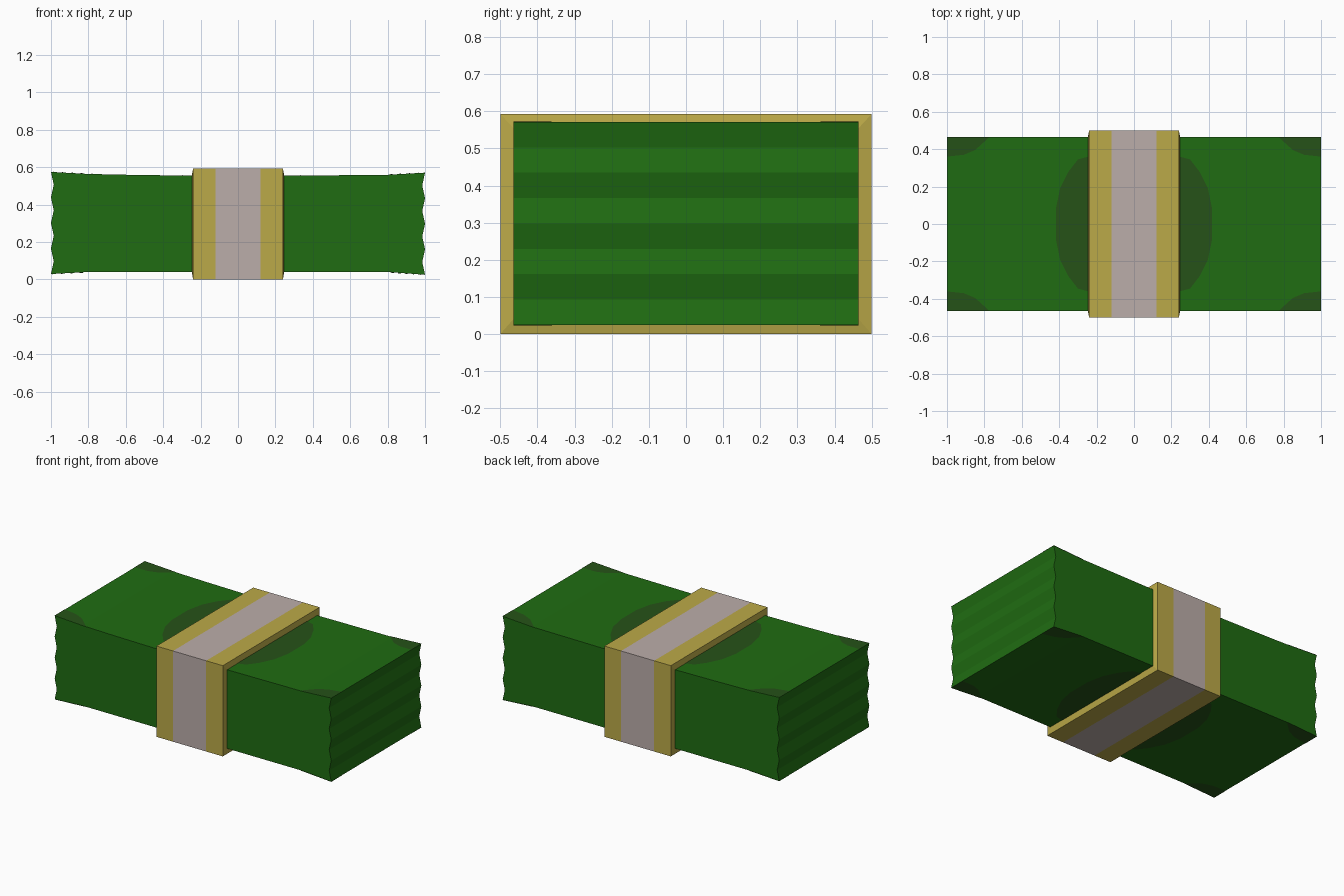
import bpy, bmesh, math

if "Cube" in bpy.data.objects:
    bpy.data.objects.remove(bpy.data.objects["Cube"])


def material(name, rgb):
    m = bpy.data.materials.new(name)
    m.diffuse_color = (*rgb, 1)
    m.use_nodes = True
    m.node_tree.nodes["Principled BSDF"].inputs["Base Color"].default_value = m.diffuse_color
    return m


GREEN = material("note green", (0.014, 0.15, 0.006))
DARK = material("print green", (0.019, 0.085, 0.009))
GOLD = material("band gold", (0.5, 0.4, 0.065))
PALE = material("band pale", (0.5, 0.42, 0.4))


def finish(bm, name, mats, fix_normals=True):
    if fix_normals:
        bmesh.ops.recalc_face_normals(bm, faces=bm.faces[:])
    me = bpy.data.meshes.new(name)
    bm.to_mesh(me)
    bm.free()
    for m in mats:
        me.materials.append(m)
    ob = bpy.data.objects.new(name, me)
    bpy.context.collection.objects.link(ob)
    return ob


# Upper and lower edge of the stack, flaring towards each end
TOP = [(-1, .575), (-.8, .564), (-.56, .559), (-.25, .555),
       (.25, .555), (.79, .559), (1, .571)]
BOTTOM = [(-1, .029), (-.8, .04), (.8, .04), (1, .025)]


def height(line, x):
    for (x0, z0), (x1, z1) in zip(line, line[1:]):
        if x <= x1:
            return z0 + (z1 - z0) * (x - x0) / (x1 - x0)
    return line[-1][1]


def ripple(side):
    """Zigzag points of one end, from bottom to top, without the corners."""
    z0, z1 = BOTTOM[side][1], TOP[side][1]
    sign = -1 if side == 0 else 1
    return [(sign * (0.985 if i % 2 else 1), z0 + (z1 - z0) * i / 8) for i in range(1, 8)]


# Stack of notes: side profile extruded along y
profile = BOTTOM + ripple(-1) + TOP[::-1] + ripple(0)[::-1]
bm = bmesh.new()
face = bm.faces.new([bm.verts.new((x, -.465, z)) for x, z in profile])
ext = bmesh.ops.extrude_face_region(bm, geom=[face], use_keep_orig=True)
moved = [v for v in ext["geom"] if isinstance(v, bmesh.types.BMVert)]
bmesh.ops.translate(bm, verts=moved, vec=(0, .93, 0))
finish(bm, "note_stack", [GREEN])

# Paper band: rectangular rings with sloped rims
bm = bmesh.new()
OUTER, INNER = (.5, 0, .593), (.465, .04, .555)
rings = []
for x, (w, lo, hi) in [(-.247, INNER), (-.24, OUTER), (-.12, OUTER),
                       (.12, OUTER), (.24, OUTER), (.247, INNER)]:
    rings.append([bm.verts.new((x, y, z)) for y, z in
                  [(-w, lo), (w, lo), (w, hi), (-w, hi)]])
for n, (a, b) in enumerate(zip(rings, rings[1:])):
    for i in range(4):
        j = (i + 1) % 4
        f = bm.faces.new((a[i], a[j], b[j], b[i]))
        f.material_index = 1 if n == 2 else 0
finish(bm, "paper_band", [GOLD, PALE])

# Printed patches on the upper and lower notes: half ovals and corners
oval = [(.245, -.36), (.30, -.345), (.35, -.28), (.395, -.19), (.418, -.08)]
oval += [(x, -y) for x, y in oval[::-1]]
corner = [(1, .465), (.775, .465), (.80, .44), (.85, .395), (.91, .37), (1, .36)]
bm = bmesh.new()
for line, up in ((TOP, 1), (BOTTOM, -1)):
    for pts, mirrors in ((oval, [(1, 1), (-1, 1)]),
                         (corner, [(a, b) for a in (1, -1) for b in (1, -1)])):
        for mx, my in mirrors:
            f = bm.faces.new([bm.verts.new((x * mx, y * my, height(line, x * mx) + up * .0015))
                              for x, y in pts])
            f.normal_update()
            if f.normal.z * up < 0:
                f.normal_flip()
finish(bm, "printed_patches", [DARK], False)
